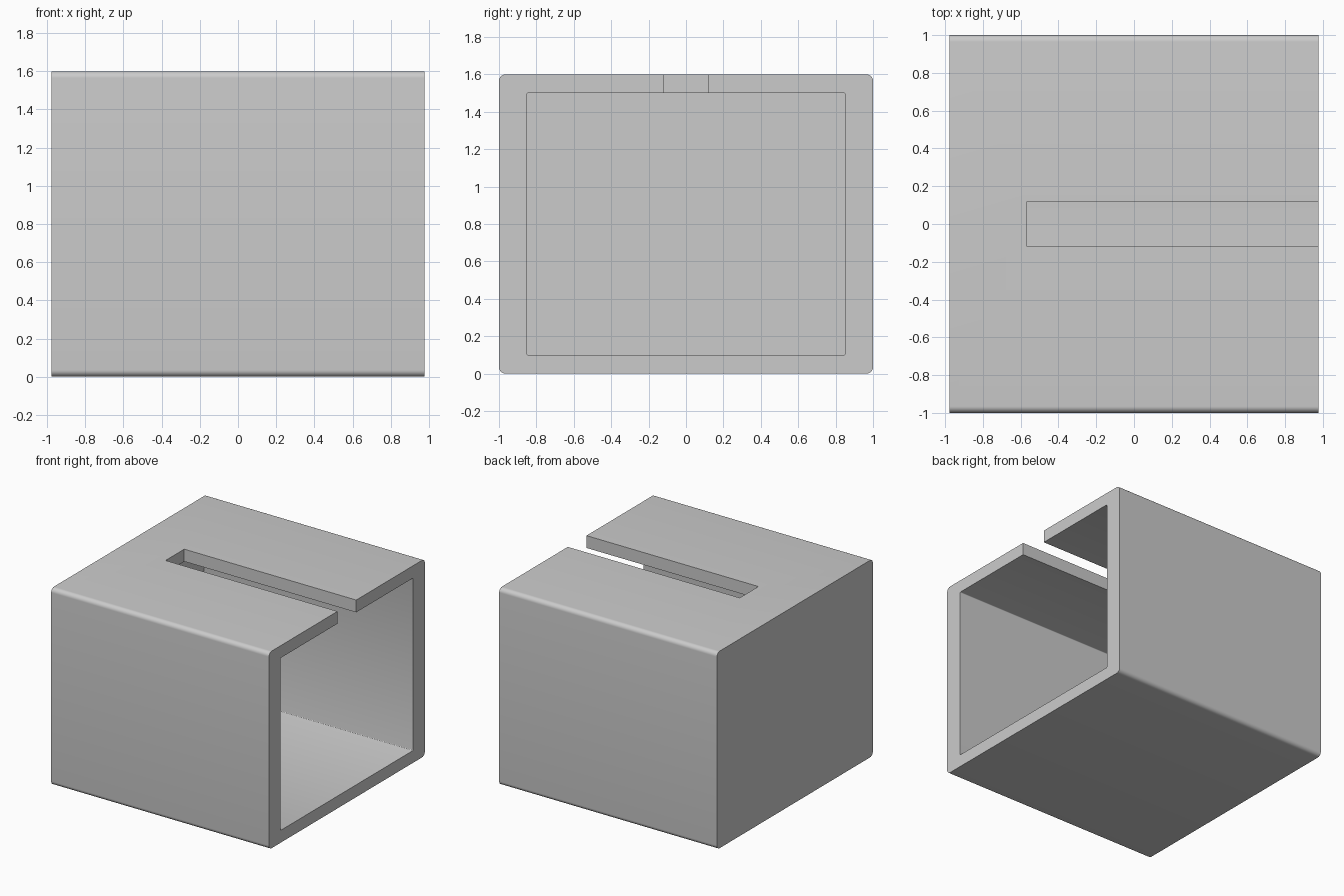
import bpy, bmesh, math

cube = bpy.data.objects.get("Cube")
if cube:
    bpy.data.objects.remove(cube, do_unlink=True)

LENGTH, WIDTH, HEIGHT = 1.956, 2.0, 1.6
END_X = LENGTH / 2

grey = bpy.data.materials.new("grey")
grey.use_nodes = True
colour = (0.6, 0.6, 0.6, 1)
grey.diffuse_color = colour
grey.node_tree.nodes["Principled BSDF"].inputs["Base Color"].default_value = colour


def rounded_bar(name, x, y, z, radius=0, segments=1):
    """Box between the given ranges, with its lengthwise edges rounded."""
    bm = bmesh.new()
    bmesh.ops.create_cube(bm, size=1)
    for v in bm.verts:
        v.co = [r[0] if c < 0 else r[1] for c, r in zip(v.co, (x, y, z))]
    if radius:
        edges = [e for e in bm.edges
                 if abs(e.verts[0].co.x - e.verts[1].co.x) > 0.01]
        bmesh.ops.bevel(bm, geom=edges, offset=radius, segments=segments,
                        profile=0.5, affect='EDGES')
    bmesh.ops.recalc_face_normals(bm, faces=bm.faces)
    mesh = bpy.data.meshes.new(name)
    bm.to_mesh(mesh)
    bm.free()
    mesh.materials.append(grey)
    obj = bpy.data.objects.new(name, mesh)
    bpy.context.collection.objects.link(obj)
    return obj


# Outer block, hollow inside and slotted on top, both open at the +x end
sleeve = rounded_bar("sleeve", (-END_X, END_X), (-WIDTH / 2, WIDTH / 2),
                     (0, HEIGHT), 0.035, 8)
cutters = [
    rounded_bar("cavity_cutter", (-0.9, 1.2), (-0.85, 0.85), (0.1, 1.5), 0.006, 3),
    rounded_bar("slot_cutter", (-0.567, 1.2), (-0.12, 0.12), (1.3, 1.8)),
]

bpy.context.view_layer.objects.active = sleeve
for cutter in cutters:
    cutter.hide_render = True
    cut = sleeve.modifiers.new(cutter.name, 'BOOLEAN')
    cut.operation = 'DIFFERENCE'
    cut.solver = 'EXACT'
    cut.object = cutter
    bpy.ops.object.modifier_apply(modifier=cut.name)
    bpy.data.objects.remove(cutter, do_unlink=True)

# Smooth rounded corners, sharp rims
bpy.ops.object.select_all(action='DESELECT')
sleeve.select_set(True)
bpy.ops.object.shade_smooth_by_angle(angle=math.radians(35))
